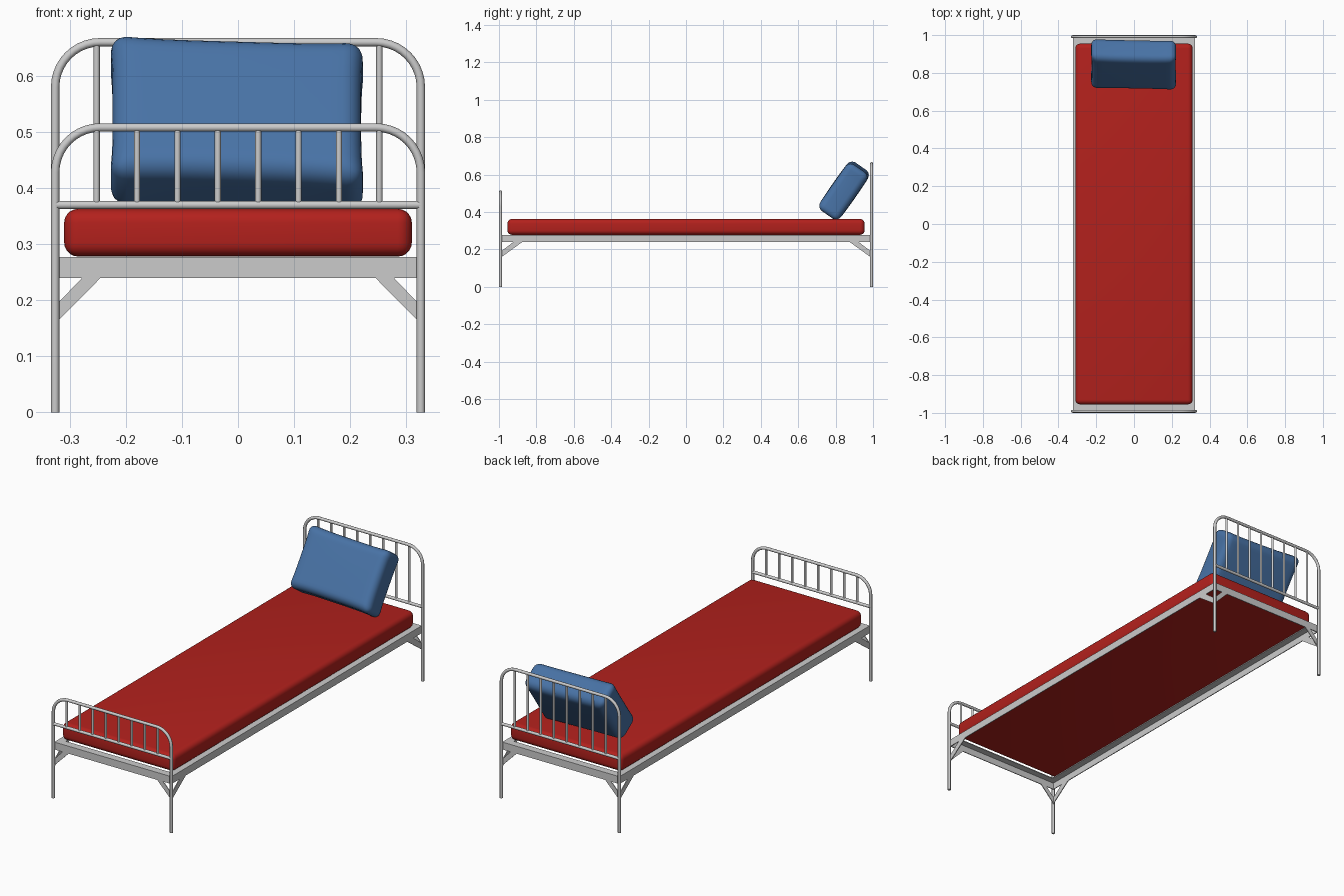
import bpy, bmesh
from math import sin, cos, pi, radians
from mathutils import Matrix, Vector

if "Cube" in bpy.data.objects:
    bpy.data.objects.remove(bpy.data.objects["Cube"])

LEG_X, LEG_Y = 0.326, 0.992


def material(name, rgb):
    m = bpy.data.materials.new(name)
    m.diffuse_color = (*rgb, 1)
    m.use_nodes = True
    m.node_tree.nodes["Principled BSDF"].inputs["Base Color"].default_value = m.diffuse_color
    return m


def finish(name, bm, mat=None, smooth=None):
    bmesh.ops.recalc_face_normals(bm, faces=bm.faces)
    me = bpy.data.meshes.new(name)
    bm.to_mesh(me)
    bm.free()
    ob = bpy.data.objects.new(name, me)
    bpy.context.collection.objects.link(ob)
    if mat:
        me.materials.append(mat)
    if smooth:
        me.shade_smooth()
    return ob


def tube(name, paths, radius):
    cu = bpy.data.curves.new(name, 'CURVE')
    cu.dimensions = '3D'
    cu.bevel_depth = radius
    cu.bevel_resolution = 3
    cu.use_fill_caps = True
    for pts in paths:
        sp = cu.splines.new('POLY')
        sp.points.add(len(pts) - 1)
        for p, co in zip(sp.points, pts):
            p.co = (*co, 1)
        sp.use_smooth = True
    ob = bpy.data.objects.new(name, cu)
    bpy.context.collection.objects.link(ob)
    return ob


def prism(bm, profile, offset):
    vs = [bm.verts.new(p) for p in profile]
    f = bm.faces.new(vs)
    ext = bmesh.ops.extrude_face_region(bm, geom=[f], use_keep_orig=True)
    moved = [g for g in ext['geom'] if isinstance(g, bmesh.types.BMVert)]
    bmesh.ops.translate(bm, verts=moved, vec=offset)


# Head and foot ends: bent leg tube, cross rail, spindles
def bed_end(name, y, top, r=0.08, rail_z=0.37):
    arc = [(LEG_X - r + r * cos(a), top - r + r * sin(a))
           for a in (i * pi / 20 for i in range(11))]
    right = [(LEG_X, 0)] + arc
    path = [(x, y, z) for x, z in right] + [(-x, y, z) for x, z in reversed(right)]
    tube(name + "_frame", [path], 0.0075)
    tube(name + "_cross_rail", [[(-LEG_X, y, rail_z), (LEG_X, y, rail_z)]], 0.0075)
    spindles = [[(x, y, rail_z), (x, y, top - 0.001)]
                for x in (0.072 * (i - 3.5) for i in range(8))]
    tube(name + "_spindles", spindles, 0.0055)


bed_end("headboard", LEG_Y, 0.66)
bed_end("footboard", -LEG_Y, 0.508)

# Angle-iron frame: outer web with a flange along its top
X, Y, Z0, Z1, T, W = 0.324, 0.988, 0.24, 0.277, 0.004, 0.037
bm = bmesh.new()
rings = []
for d, z in ((0, Z0), (0, Z1), (W, Z1), (W, Z1 - T), (T, Z1 - T), (T, Z0)):
    rings.append([bm.verts.new((sx * (X - d), sy * (Y - d), z))
                  for sx, sy in ((-1, -1), (1, -1), (1, 1), (-1, 1))])
for i, a in enumerate(rings):
    b = rings[(i + 1) % len(rings)]
    for j in range(4):
        k = (j + 1) % 4
        bm.faces.new((a[j], a[k], b[k], b[j]))
finish("angle_iron_frame", bm)

# Diagonal flat-bar braces, two per leg
bm = bmesh.new()
for sx in (-1, 1):
    for sy in (-1, 1):
        front = ((X, 0.16), (X, 0.192), (0.276, 0.242), (0.243, 0.242))
        prism(bm, [(sx * x, sy * (Y - T), z) for x, z in front], (0, sy * T, 0))
        side = ((Y, 0.158), (Y, 0.19), (0.92, 0.242), (0.872, 0.242))
        prism(bm, [(sx * (X - T), sy * y, z) for y, z in side], (sx * T, 0, 0))
finish("leg_braces", bm)


# Rounded block helper for the soft parts
def soft_block(size, bevel, segments=5):
    bm = bmesh.new()
    bmesh.ops.create_cube(bm, size=1, matrix=Matrix.Diagonal((*size, 1)))
    bmesh.ops.bevel(bm, geom=bm.edges[:], offset=bevel, segments=segments,
                    profile=0.5, affect='EDGES')
    return bm


# Mattress
bm = soft_block((0.62, 1.91, 0.085), 0.025)
bmesh.ops.translate(bm, verts=bm.verts, vec=(0, 0, 0.3205))
finish("mattress", bm, material("red_fabric", (0.45, 0.015, 0.012)), True)

# Pillow: subdivided soft block with pinched sides, leaning on the headboard
bm = soft_block((0.45, 0.30, 0.135), 0.034)
for axis, half in ((0, 0.19), (1, 0.116)):
    for i in range(-4, 5):
        n = Vector((0, 0, 0))
        n[axis] = 1
        bmesh.ops.bisect_plane(bm, geom=bm.verts[:] + bm.edges[:] + bm.faces[:],
                               plane_co=n * half * i / 4.5, plane_no=n)
for v in bm.verts:
    u, w = v.co.x / 0.225, v.co.y / 0.15
    v.co.x *= 0.985 + 0.035 * w ** 4
    v.co.y = v.co.y * (0.98 + 0.05 * u ** 4) - 0.035 * v.co.x
    v.co.z *= 1 + 0.05 * (1 - u * u) * (1 - w * w)
bm.transform(Matrix.Translation((-0.002, 0.845, 0.515)) @ Matrix.Rotation(radians(55), 4, 'X'))
finish("pillow", bm, material("blue_fabric", (0.065, 0.17, 0.38)), True)
